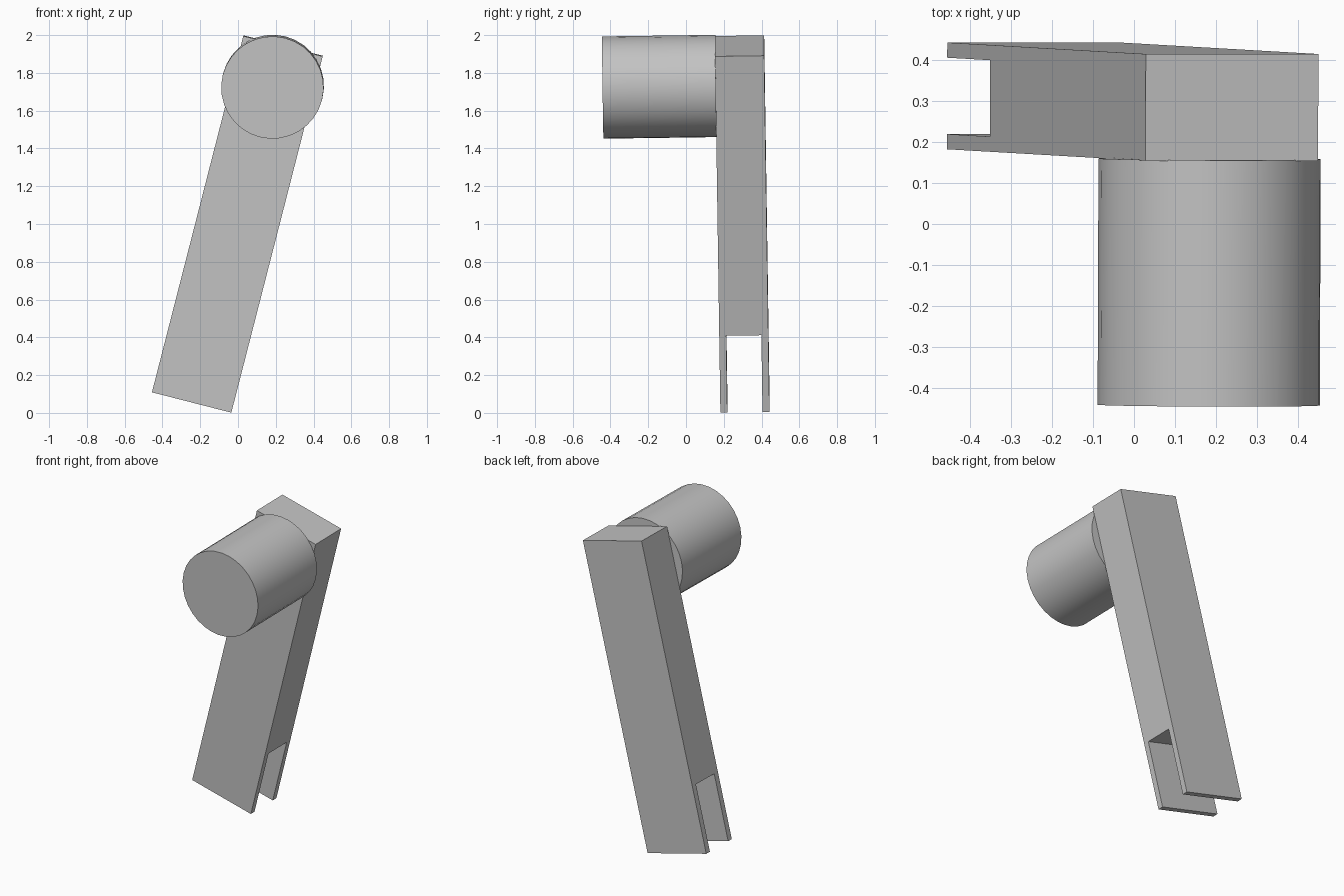
import bpy, bmesh
from mathutils import Matrix, Vector

cube = bpy.data.objects.get("Cube")
if cube:
    bpy.data.objects.remove(cube, do_unlink=True)

grey = bpy.data.materials.new("plain grey")
grey.use_nodes = True
colour = (0.55, 0.55, 0.55, 1)
grey.diffuse_color = colour
grey.node_tree.nodes["Principled BSDF"].inputs["Base Color"].default_value = colour

# Leaning frame shared by both parts: width, thickness and length directions
foot, head = Vector((-0.245, 0.312, 0.057)), Vector((0.2385, 0.284, 1.943))
length = (head - foot).length
up = (head - foot).normalized()
across = Vector((up.z, 0, -up.x)).normalized()
through = up.cross(across)
frame = Matrix((across, through, up)).transposed().to_4x4()


def add_part(name, bm, origin):
    bmesh.ops.recalc_face_normals(bm, faces=bm.faces)
    mesh = bpy.data.meshes.new(name)
    bm.to_mesh(mesh)
    bm.free()
    mesh.materials.append(grey)
    obj = bpy.data.objects.new(name, mesh)
    obj.matrix_world = Matrix.Translation(origin) @ frame
    bpy.context.collection.objects.link(obj)
    return obj


# Slotted arm: forked side profile extruded across the width
width, half, slot, slot_top = 0.434, 0.13, 0.093, 0.42
right = [(slot, slot_top), (slot, 0), (half, 0), (half, length)]
profile = right + [(-y, z) for y, z in reversed(right)]
bm = bmesh.new()
face = bm.faces.new([bm.verts.new((-width / 2, y, z)) for y, z in profile])
side = bmesh.ops.extrude_face_region(bm, geom=[face])["geom"]
bmesh.ops.translate(bm, vec=(width, 0, 0),
                    verts=[g for g in side if isinstance(g, bmesh.types.BMVert)])
add_part("forked_arm", bm, foot)

# Round boss standing on the front of the arm
bm = bmesh.new()
bmesh.ops.create_cone(bm, cap_ends=True, segments=32, radius1=0.271, radius2=0.271,
                      depth=0.6, matrix=Matrix.Rotation(1.5707963, 4, "X"))
boss = add_part("round_boss", bm, Vector((0.183, -0.141, 1.7265)))

bpy.ops.object.select_all(action="DESELECT")
boss.select_set(True)
bpy.context.view_layer.objects.active = boss
bpy.ops.object.shade_smooth_by_angle()
